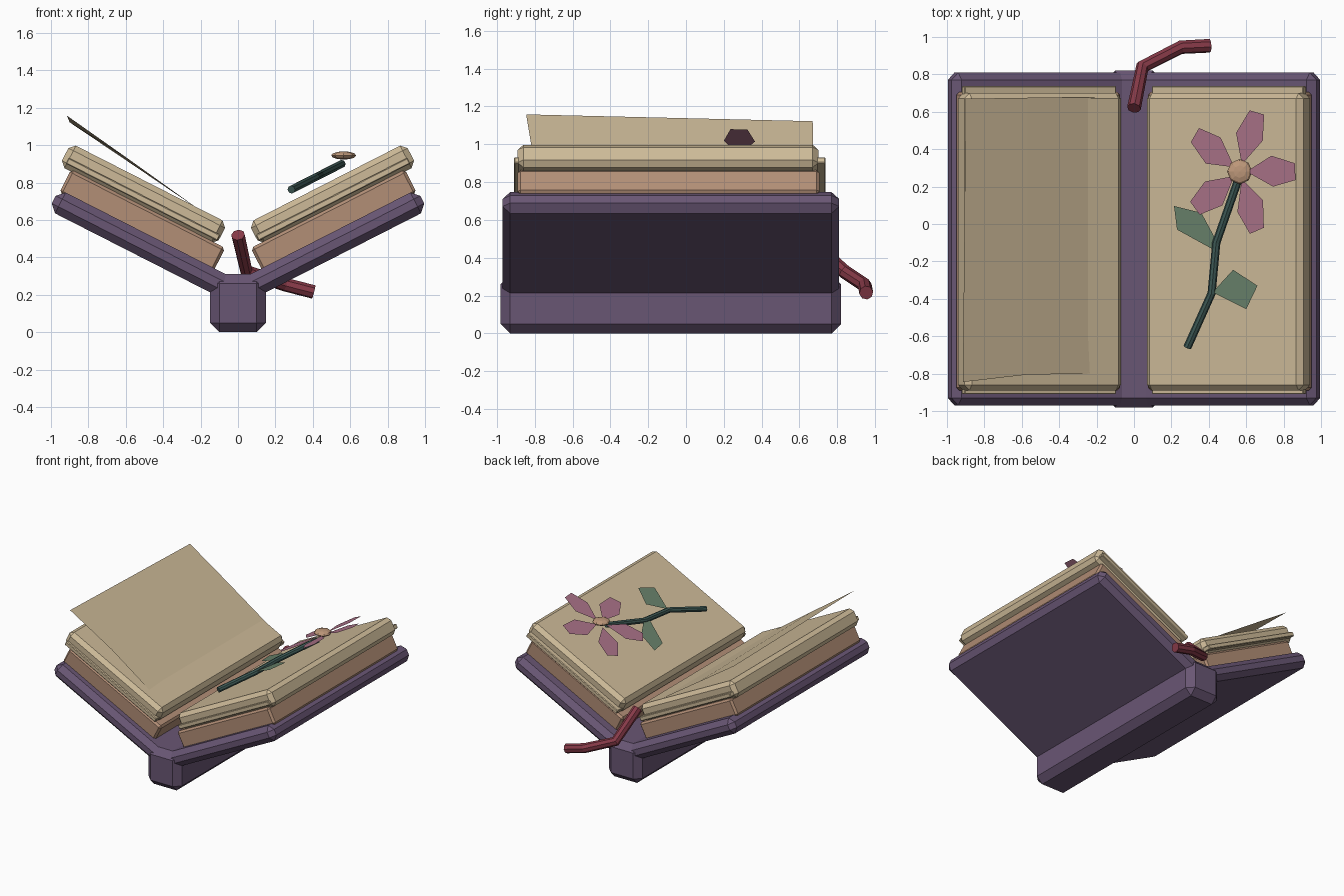
import bpy, bmesh, math
from mathutils import Matrix, Vector

old = bpy.data.objects.get("Cube")
if old:
    bpy.data.objects.remove(old, do_unlink=True)

TILT = math.radians(27)
Y_MID = -0.08


def material(name, r, g, b):
    def linear(c):
        return ((c / 255 + 0.055) / 1.055) ** 2.4
    color = (linear(r), linear(g), linear(b), 1)
    m = bpy.data.materials.new(name)
    m.use_nodes = True
    m.diffuse_color = color
    shader = next(n for n in m.node_tree.nodes if n.type == 'BSDF_PRINCIPLED')
    shader.inputs["Base Color"].default_value = color
    return m


purple = material("purple cover", 105, 86, 116)
cream = material("cream paper", 205, 186, 152)
tan = material("tan paper", 178, 142, 118)
red = material("red ribbon", 135, 58, 72)
pink = material("dusty pink", 168, 113, 135)
leaf_green = material("leaf green", 104, 129, 106)
stem_green = material("dark stem green", 62, 90, 86)
bud_tan = material("flower centre tan", 190, 152, 122)


def add_object(name, bm, mat):
    bmesh.ops.recalc_face_normals(bm, faces=bm.faces[:])
    mesh = bpy.data.meshes.new(name)
    bm.to_mesh(mesh)
    bm.free()
    mesh.materials.append(mat)
    ob = bpy.data.objects.new(name, mesh)
    bpy.context.collection.objects.link(ob)
    return ob


def on_half(u, v, n, side=1):
    """Point on a tilted half: u outward, v along the spine, n off the surface."""
    c, s = math.cos(TILT), math.sin(TILT)
    return Vector((side * (u * c - n * s), v, u * s + n * c))


def block(name, mat, low, high, bevel, side=0):
    """Chamfered box; side 0 stays upright, +1 / -1 lies on a tilted half."""
    bm = bmesh.new()
    bmesh.ops.create_cube(bm, size=1)
    low, high = Vector(low), Vector(high)
    size = high - low
    for vert in bm.verts:
        vert.co = Vector(a * b for a, b in zip(vert.co, size)) + (low + high) / 2
    bmesh.ops.bevel(bm, geom=bm.edges[:], offset=bevel, segments=1, affect='EDGES')
    if side:
        for vert in bm.verts:
            vert.co = on_half(*vert.co, side)
    return add_object(name, bm, mat)


def flat_shape(name, mat, outlines):
    bm = bmesh.new()
    for outline in outlines:
        bm.faces.new([bm.verts.new(p) for p in outline])
    return add_object(name, bm, mat)


def tube(name, mat, points, radius):
    curve = bpy.data.curves.new(name, 'CURVE')
    curve.dimensions = '3D'
    curve.bevel_depth = radius
    curve.bevel_resolution = 2
    curve.use_fill_caps = True
    spline = curve.splines.new('POLY')
    spline.points.add(len(points) - 1)
    for target, p in zip(spline.points, points):
        target.co = (*p, 1)
    spline.use_smooth = False
    curve.materials.append(mat)
    ob = bpy.data.objects.new(name, curve)
    bpy.context.collection.objects.link(ob)
    return ob


# Spine
block("spine", purple, (-0.15, Y_MID - 0.9, 0), (0.15, Y_MID + 0.9, 0.31), 0.05)

# Covers and page stacks
for side, word in ((1, "left"), (-1, "right")):
    block(word + "_cover", purple, (0.1, Y_MID - 0.89, 0.122),
          (1.2, Y_MID + 0.89, 0.247), 0.04, side)
    block(word + "_lower_pages", tan, (0.265, -0.89, 0.23),
          (1.19, 0.705, 0.37), 0.015, side)
    block(word + "_middle_sheet", cream, (0.32, -0.91, 0.385),
          (1.23, 0.738, 0.42), 0.005, side)
    block(word + "_upper_pages", cream, (0.315, -0.89, 0.36),
          (1.255, 0.70, 0.495), 0.03, side)

# Lifted page
rows = [((-0.2, -0.8, 0.65), (-0.2, 0.675, 0.65)),
        ((-0.57, -0.805, 0.915), (-0.57, 0.675, 0.9)),
        ((-0.915, -0.845, 1.158), (-0.9, 0.67, 1.122))]
flat_shape("lifted_page", cream,
           [(a[0], a[1], b[1], b[0]) for a, b in zip(rows, rows[1:])])

# Flower petals, fanned around the centre
centre_u, centre_v = 0.925, 0.28
petal = [(0.04, 0), (0.19, 0.085), (0.33, 0.045), (0.335, -0.045), (0.2, -0.08)]
petals = []
for i in range(5):
    turn = Matrix.Rotation(math.radians(72 * i), 2)
    spun = [turn @ Vector(p) for p in petal]
    petals.append([on_half(centre_u + p.x, centre_v + p.y, 0.57) for p in spun])
flat_shape("petals", pink, petals)

# Flower centre
bm = bmesh.new()
bmesh.ops.create_uvsphere(bm, u_segments=8, v_segments=6, radius=1)
bmesh.ops.transform(bm, verts=bm.verts[:], matrix=Matrix.Translation((0.565, 0.28, 0.945))
                    @ Matrix.Diagonal((0.067, 0.067, 0.022, 1)))
add_object("flower_centre", bm, bud_tan)


def above_page(x, y, n=0.555):
    return on_half((x + n * math.sin(TILT)) / math.cos(TILT), y, n)


# Stem and leaves
tube("stem", stem_green, [above_page(*p, 0.55) for p in
     ((0.285, -0.66), (0.415, -0.37), (0.44, -0.1), (0.555, 0.23))], 0.022)
leaves = [[(0.214, 0.096), (0.36, 0.06), (0.43, -0.07), (0.43, -0.14), (0.23, -0.03)],
          [(0.42, -0.365), (0.53, -0.245), (0.66, -0.33), (0.60, -0.455)]]
flat_shape("leaves", leaf_green, [[above_page(*p) for p in leaf] for leaf in leaves])

# Ribbon bookmark
tube("ribbon", red, [(0, 0.62, 0.52), (0.045, 0.84, 0.325),
                     (0.25, 0.945, 0.255), (0.405, 0.953, 0.215)], 0.037)
